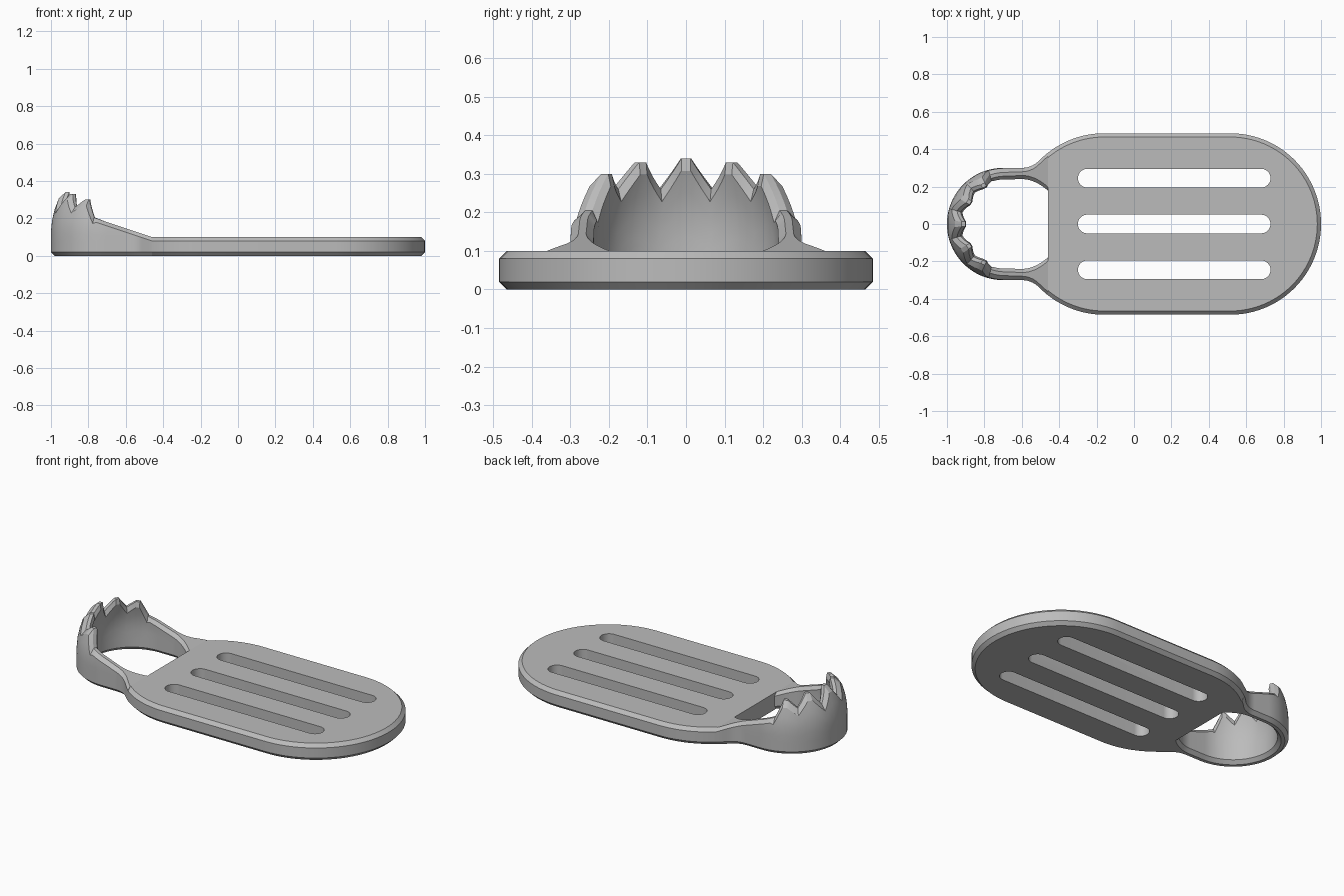
import bpy
import bmesh
from math import sin, cos, acos, pi, radians, sqrt

cube = bpy.data.objects.get("Cube")
if cube:
    bpy.data.objects.remove(cube)

grey = bpy.data.materials.new("plain grey")
grey.use_nodes = True
grey.diffuse_color = (0.5, 0.5, 0.5, 1)
grey.node_tree.nodes["Principled BSDF"].inputs["Base Color"].default_value = (0.5, 0.5, 0.5, 1)

JOIN = -0.46      # where the wall meets the plate
THICK = 0.1
CH = 0.02         # chamfer
BIG_R = 0.485     # plate end radius
RING_X = -0.70    # centre of the ring
RING_R, HOLE_R = 0.30, 0.24


def loft(name, rings, closed_strip=True):
    """Skin equal rings of points and cap both ends."""
    bm = bmesh.new()
    rows = [[bm.verts.new(p) for p in ring] for ring in rings]
    n = len(rows[0])
    for a, b in zip(rows, rows[1:]):
        for i in range(n):
            j = (i + 1) % n
            bm.faces.new((a[i], a[j], b[j], b[i]))
    bm.faces.new(rows[0])
    bm.faces.new(rows[-1])
    bmesh.ops.recalc_face_normals(bm, faces=bm.faces)
    mesh = bpy.data.meshes.new(name)
    bm.to_mesh(mesh)
    bm.free()
    obj = bpy.data.objects.new(name, mesh)
    bpy.context.collection.objects.link(obj)
    mesh.materials.append(grey)
    return obj


def smooth(obj, angle):
    bpy.ops.object.select_all(action="DESELECT")
    obj.select_set(True)
    bpy.context.view_layer.objects.active = obj
    bpy.ops.object.shade_smooth_by_angle(angle=radians(angle))


def arc(cx, cy, r, a0, a1, z, n):
    return [(cx + r * cos(a0 + (a1 - a0) * i / n), cy + r * sin(a0 + (a1 - a0) * i / n), z)
            for i in range(n + 1)]


# Plate: rounded slab, cut straight where the ring opens
def plate_ring(r, z):
    end = acos((JOIN + 0.16) / r)
    return (arc(0.515, 0, r, -pi / 2, pi / 2, z, 48)
            + arc(-0.16, 0, r, pi / 2, end, z, 12)
            + arc(-0.16, 0, r, -end, -pi / 2, z, 12))


plate = loft("plate", [plate_ring(BIG_R - CH, 0), plate_ring(BIG_R, CH),
                       plate_ring(BIG_R, THICK - CH), plate_ring(BIG_R - CH, THICK)])

# Three long slots through the plate
cutters = []
for y in (-0.245, 0, 0.245):
    slot = [arc(0.68, y, 0.05, -pi / 2, pi / 2, z, 16)
            + arc(-0.25, y, 0.05, pi / 2, 3 * pi / 2, z, 16) for z in (-0.1, 0.2)]
    cutter = loft("slot_cutter", slot)
    cutter.hide_render = True
    cutters.append(cutter)
    mod = plate.modifiers.new("slot", "BOOLEAN")
    mod.operation = "DIFFERENCE"
    mod.solver = "EXACT"
    mod.object = cutter
bpy.context.view_layer.update()
cut_mesh = bpy.data.meshes.new_from_object(plate.evaluated_get(bpy.context.evaluated_depsgraph_get()))
plate.modifiers.clear()
plate.data = cut_mesh
for cutter in cutters:
    bpy.data.objects.remove(cutter)
smooth(plate, 25)


# Toothed ring: wall section swept from the plate around the ring and back
def section(outer, inner, top, drop):
    ox, oy = outer
    ix, iy = inner
    width = sqrt((ix - ox) ** 2 + (iy - oy) ** 2)

    def at(offset, z):
        t = (offset + 1.2 * max(0, z - 0.12) ** 2) / width
        return (ox + (ix - ox) * t, oy + (iy - oy) * t, z)

    levels = [CH + (top - drop - CH) * i / 5 for i in range(6)]
    return ([at(CH, 0)] + [at(0, z) for z in levels]
            + [at(CH, top), at(width - CH, top)]
            + [at(width, z) for z in reversed(levels)] + [at(width - CH, 0)])


def slope(x):
    return THICK + 0.105 * (JOIN - x) / 0.315


stations = []
# Flare beside the plate: fillet outside, gentle closing curve inside
for i in range(17):
    x = JOIN - 0.14 * i / 16
    if x > -0.507:
        y = sqrt(BIG_R ** 2 - (x + 0.16) ** 2)
    else:
        y = 0.43 - sqrt(0.13 ** 2 - (x + 0.60) ** 2)
    y_in = HOLE_R - 0.062 * ((x + 0.60) / 0.14) ** 2
    stations.append(section((x, y), (x, y_in), slope(x), CH))

# Half ring: angle from the far end, and height of the rim there
rim = [(90, slope(RING_X)), (75, 0.205), (66, 0.30), (60.5, 0.30), (48, 0.26),
       (36, 0.33), (30, 0.33), (16, 0.26), (3.5, 0.34), (0, 0.34)]
for k, ((a0, h0), (a1, h1)) in enumerate(zip(rim, rim[1:])):
    for i in range(4):
        t = i / 4
        a, h = radians(a0 + (a1 - a0) * t), h0 + (h1 - h0) * t
        out, inn = [(RING_X - r * cos(a), r * sin(a)) for r in (RING_R, HOLE_R)]
        stations.append(section(out, inn, h, CH + 0.012 * (k > 0)))
tip = section((RING_X - RING_R, 0), (RING_X - HOLE_R, 0), 0.34, CH + 0.012)
mirrored = [[(x, -y, z) for x, y, z in s] for s in reversed(stations)]
smooth(loft("toothed_ring", stations + [tip] + mirrored), 24)
